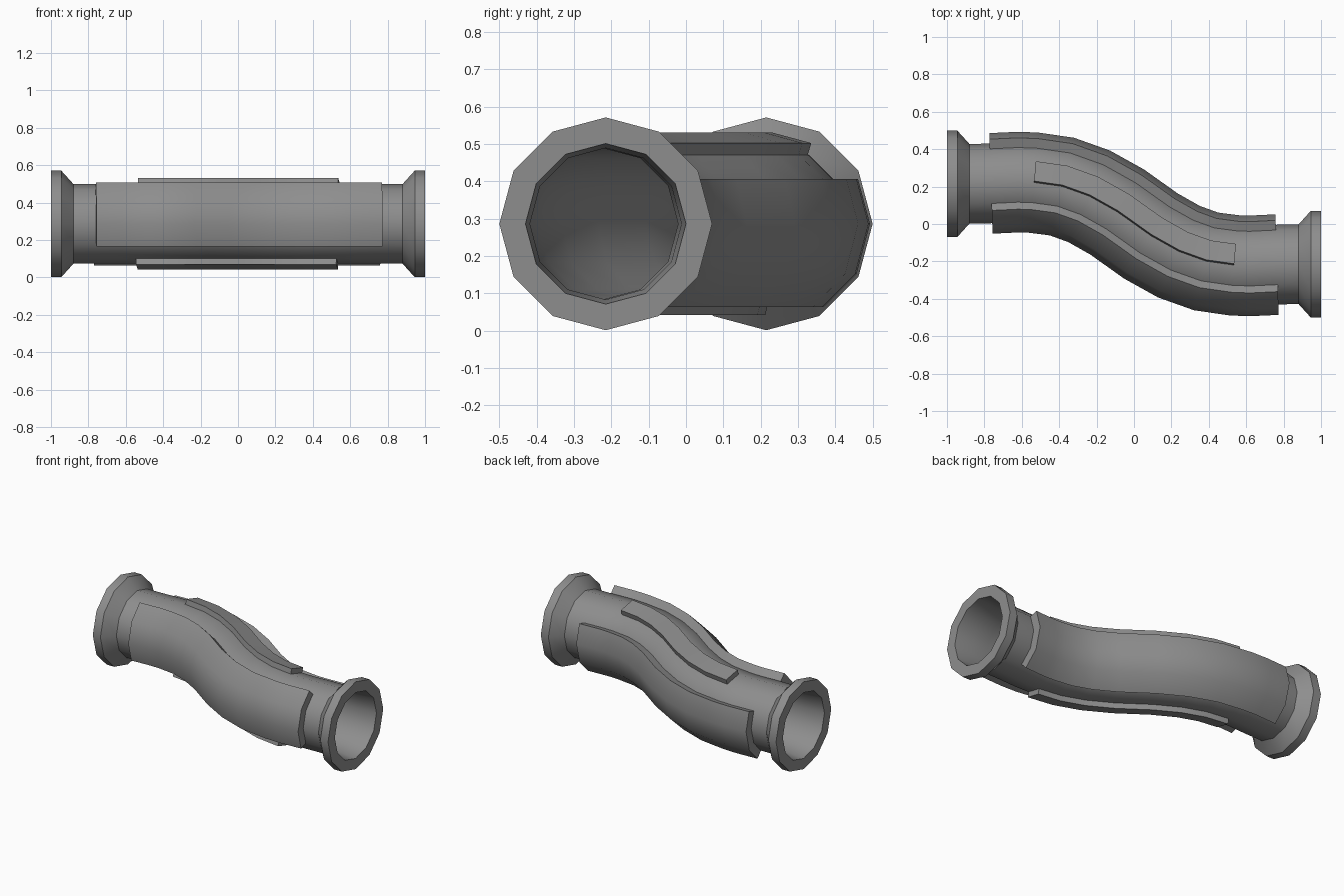
import bpy, bmesh
from math import radians, cos, sin
from mathutils import Vector

if "Cube" in bpy.data.objects:
    bpy.data.objects.remove(bpy.data.objects["Cube"])

AXIS_Z = 0.286
RADIUS, INNER, FLANGE = 0.213, 0.203, 0.285
UP = Vector((0, 0, 1))

steel = bpy.data.materials.new("dark_grey_metal")
steel.use_nodes = True
GREY = (0.27, 0.27, 0.27, 1)
steel.diffuse_color = GREY
steel.node_tree.nodes["Principled BSDF"].inputs["Base Color"].default_value = GREY

# S-shaped centre line: one half, then turned half a turn about the middle
half = [(-0.88, 0.215), (-0.765, 0.217), (-0.62, 0.224), (-0.535, 0.221),
        (-0.385, 0.2), (-0.24, 0.148), (-0.09, 0.064)]
path = [Vector((x, y, AXIS_Z)) for x, y in half]
path += [Vector((-x, -y, AXIS_Z)) for x, y in reversed(half)]


def side_vector(i):
    """Horizontal direction across the pipe at a path point."""
    if i in (0, len(path) - 1):
        return Vector((0, 1, 0))
    t = (path[i + 1] - path[i]).normalized() + (path[i] - path[i - 1]).normalized()
    return Vector((-t.y, t.x, 0)).normalized()


frames = [(p, side_vector(i)) for i, p in enumerate(path)]


def around(frame, angle, r):
    centre, side = frame
    a = radians(angle)
    return centre + side * (r * cos(a)) + UP * (r * sin(a))


def skin(name, loops, closed):
    """Join equal closed loops into a solid, as a ring or with end caps."""
    bm = bmesh.new()
    rows = [[bm.verts.new(p) for p in loop] for loop in loops]
    n = len(rows[0])
    pairs = list(zip(rows, rows[1:]))
    if closed:
        pairs.append((rows[-1], rows[0]))
    else:
        bm.faces.new(rows[0])
        bm.faces.new(rows[-1])
    for a, b in pairs:
        for i in range(n):
            j = (i + 1) % n
            bm.faces.new((a[i], a[j], b[j], b[i]))
    bmesh.ops.recalc_face_normals(bm, faces=bm.faces)
    mesh = bpy.data.meshes.new(name)
    bm.to_mesh(mesh)
    bm.free()
    mesh.materials.append(steel)
    obj = bpy.data.objects.new(name, mesh)
    bpy.context.collection.objects.link(obj)
    bpy.ops.object.select_all(action="DESELECT")
    obj.select_set(True)
    bpy.context.view_layer.objects.active = obj
    bpy.ops.object.shade_smooth_by_angle(angle=radians(38))


def ring(frame, r):
    return [around(frame, a, r) for a in range(0, 360, 30)]


def flange_frame(x):
    y = 0.215 if x < 0 else -0.215
    return Vector((x, y, AXIS_Z)), Vector((0, 1, 0))


# Hollow pipe with a flared flange at each end
loops = [ring(flange_frame(x), r) for x, r in
         ((-1, 0.215), (-1, FLANGE), (-0.945, FLANGE))]
loops += [ring(f, RADIUS) for f in frames]
loops += [ring(flange_frame(x), r) for x, r in
          ((0.945, FLANGE), (1, FLANGE), (1, 0.215))]
loops += [ring(f, INNER) for f in reversed(frames)]
skin("pipe", loops, True)


def plate(name, start, facets, thick, skip):
    """Raised plate over some facets of the pipe, following the bend."""
    angles = [start + 30 * i for i in range(facets + 1)]
    loops = []
    for frame in frames[skip:len(frames) - skip]:
        outer = []
        for k, a in enumerate(angles):
            base = around(frame, a, RADIUS)
            if k == 0:
                lean, d = a + 15, thick
            elif k == facets:
                lean, d = a - 15, thick
            else:
                lean, d = a, thick / cos(radians(15))
            outer.append(base + around(frame, lean, d) - frame[0])
        inner = [around(frame, a, RADIUS - 0.005) for a in reversed(angles)]
        loops.append(outer + inner)
    skin(name, loops, False)


# Wide side plates and narrow top and bottom strips
plate("back_plate", -60, 3, 0.054, 1)
plate("front_plate", 120, 3, 0.054, 1)
plate("top_strip", 60, 1, 0.033, 3)
plate("bottom_strip", 240, 1, 0.033, 3)
